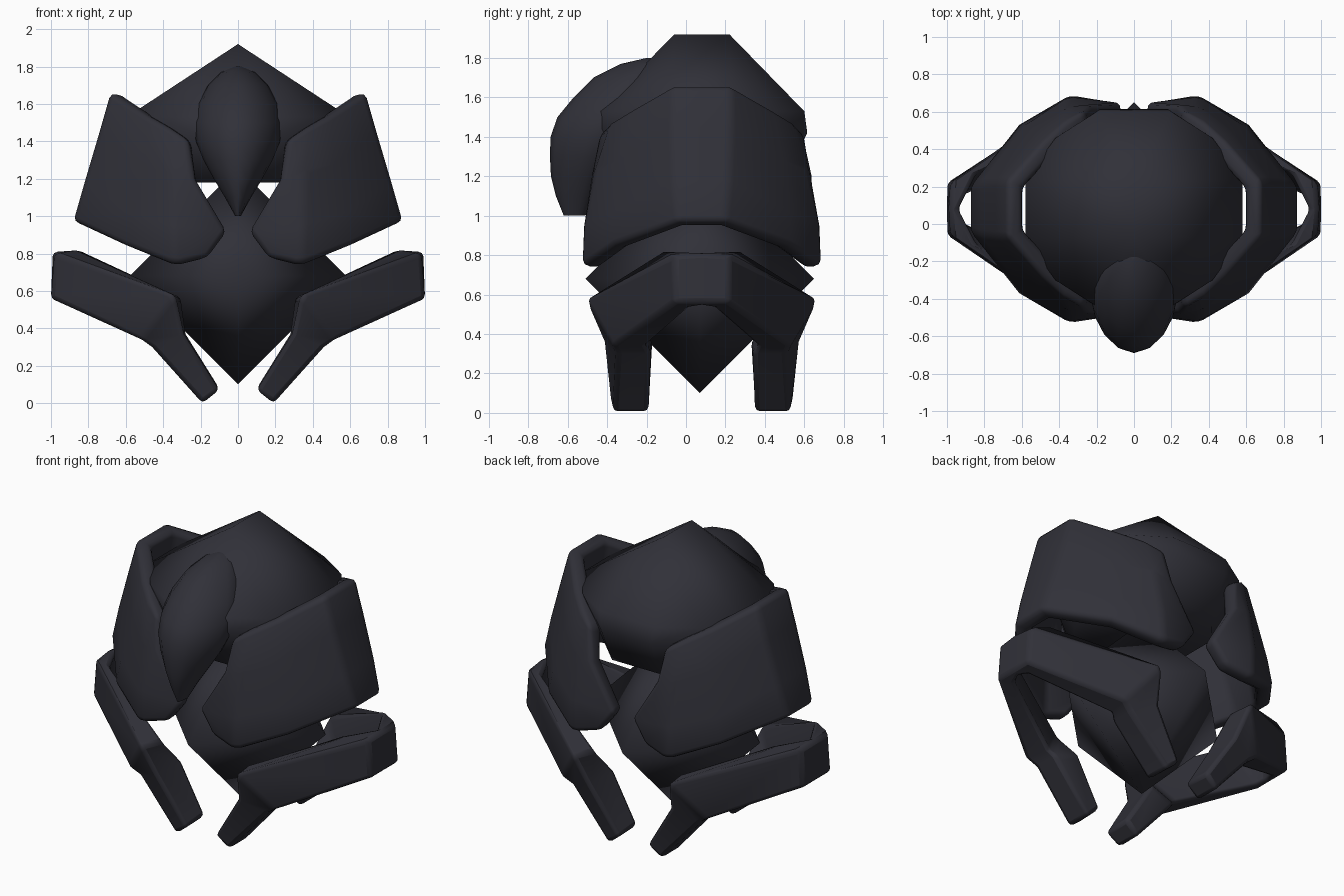
import bpy, bmesh, math

if "Cube" in bpy.data.objects:
    bpy.data.objects.remove(bpy.data.objects["Cube"])

CY = 0.08  # front/back symmetry plane of the body

shell = bpy.data.materials.new("dark slate")
shell.diffuse_color = (0.03, 0.03, 0.04, 1)
shell.use_nodes = True
shell.node_tree.nodes["Principled BSDF"].inputs["Base Color"].default_value = shell.diffuse_color


def finish(name, bm, angle=180, mirror=False, solid=0, bevel=0):
    me = bpy.data.meshes.new(name)
    bm.to_mesh(me)
    bm.free()
    ob = bpy.data.objects.new(name, me)
    bpy.context.collection.objects.link(ob)
    me.materials.append(shell)
    if solid:
        m = ob.modifiers.new("thickness", 'SOLIDIFY')
        m.thickness = solid
        m.offset = -1
    if bevel:
        m = ob.modifiers.new("rounding", 'BEVEL')
        m.width = bevel
        m.segments = 2
        m.limit_method = 'ANGLE'
        m.angle_limit = math.radians(35)
    if mirror:
        m = ob.modifiers.new("mirror", 'MIRROR')
        m.use_mirror_merge = False
    bpy.ops.object.select_all(action='DESELECT')
    ob.select_set(True)
    bpy.context.view_layer.objects.active = ob
    bpy.ops.object.shade_smooth_by_angle(angle=math.radians(angle))
    return ob


def hull(points):
    bm = bmesh.new()
    for p in points:
        bm.verts.new(p)
    bmesh.ops.convex_hull(bm, input=bm.verts)
    bmesh.ops.recalc_face_normals(bm, faces=bm.faces)
    return bm


def skin(rows, closed, caps):
    """Join successive point rows with quads."""
    bm = bmesh.new()
    vs = [[bm.verts.new(p) for p in r] for r in rows]
    n = len(rows[0])
    for a, b in zip(vs, vs[1:]):
        for i in range(n if closed else n - 1):
            j = (i + 1) % n
            bm.faces.new((a[i], a[j], b[j], b[i]))
    if caps:
        bm.faces.new(vs[0])
        bm.faces.new(vs[-1])
    bmesh.ops.recalc_face_normals(bm, faces=bm.faces)
    return bm


def front_and_back(half, centre=None):
    """Offsets from the symmetry plane, listed end to middle, doubled to the rear."""
    front = [[(x, CY - o, z) for x, o, z in r] for r in half]
    rear = [[(x, CY + o, z) for x, o, z in r] for r in reversed(half)]
    mid = [[(x, CY + o, z) for x, o, z in centre]] if centre else []
    return front + mid + rear


# Lower body: octahedron
R = 0.58
finish("lower_body", hull([(R, .07, .68), (-R, .07, .68), (0, .07 + R, .68),
                           (0, .07 - R, .68), (0, .07, .68 + R), (0, .07, .68 - R)]))

# Upper body: hipped top over an eight-sided waist, flat below
pts = [(0, CY - .14, 1.92), (0, CY + .14, 1.92)]
for sx in (-1, 1):
    for sy in (-1, 1):
        pts += [(sx * .58, CY + sy * .16, 1.54), (sx * .20, CY + sy * .52, 1.53),
                (sx * .42, CY + sy * .38, 1.53), (sx * .18, CY + sy * .535, 1.42),
                (sx * .36, CY + sy * .20, 1.18), (sx * .18, CY + sy * .42, 1.18)]
finish("upper_body", hull(pts))

# Head: leaf-shaped mask, rows of z, half width, front y, back y
head = [(1.80, .02, -.20, -.14), (1.77, .09, -.33, -.12), (1.70, .16, -.47, -.14),
        (1.60, .215, -.57, -.18), (1.50, .235, -.652, -.22), (1.40, .225, -.687, -.28),
        (1.30, .185, -.69, -.34), (1.20, .13, -.685, -.40), (1.10, .07, -.66, -.46),
        (1.00, .015, -.62, -.51)]
rows = []
for z, w, f, b in head:
    mid = f + (b - f) * .65
    row = []
    for k in range(16):
        t = 2 * math.pi * k / 16
        c = math.cos(t)
        y = mid - (mid - f) * c ** 1.3 if c > 0 else mid + (b - mid) * -c
        row.append((w * math.sin(t), y, z))
    rows.append(row)
finish("head", skin(rows, True, True), angle=60)

# Shoulder shields: curved plates wrapping each flank
half = [
    [(.27, .53, 1.41), (.23, .56, 1.20), (.06, .565, .92), (.16, .575, .78)],
    [(.38, .46, 1.48), (.36, .545, 1.22), (.35, .60, .95), (.34, .61, .74)],
    [(.49, .36, 1.54), (.52, .42, 1.28), (.58, .45, 1.02), (.62, .45, .85)],
    [(.68, .15, 1.66), (.74, .15, 1.45), (.82, .14, 1.18), (.88, .12, .97)],
]
bm = skin(front_and_back(half), False, False)
if sum(f.normal.x * f.calc_area() for f in bm.faces) < 0:
    bmesh.ops.reverse_faces(bm, faces=bm.faces)
finish("shoulder_shields", bm, angle=50, mirror=True, solid=.1, bevel=.03)

# Legs: one arched limb each side with a front and a rear foot
half = [
    [(.10, .46, .07), (.19, .45, .0), (.19, .27, .0), (.10, .27, .08)],
    [(.29, .50, .37), (.46, .43, .30), (.45, .26, .30), (.28, .25, .37)],
    [(.34, .59, .58), (.52, .45, .34), (.48, .28, .34), (.30, .42, .56)],
    [(.98, .14, .80), (1.0, .14, .56), (.93, .06, .53), (.83, .21, .82)],
]
centre = [(.99, 0, .81), (1.0, 0, .56), (.95, 0, .54), (.94, 0, .81)]
finish("legs", skin(front_and_back(half, centre), True, True),
       angle=50, mirror=True, bevel=.035)
